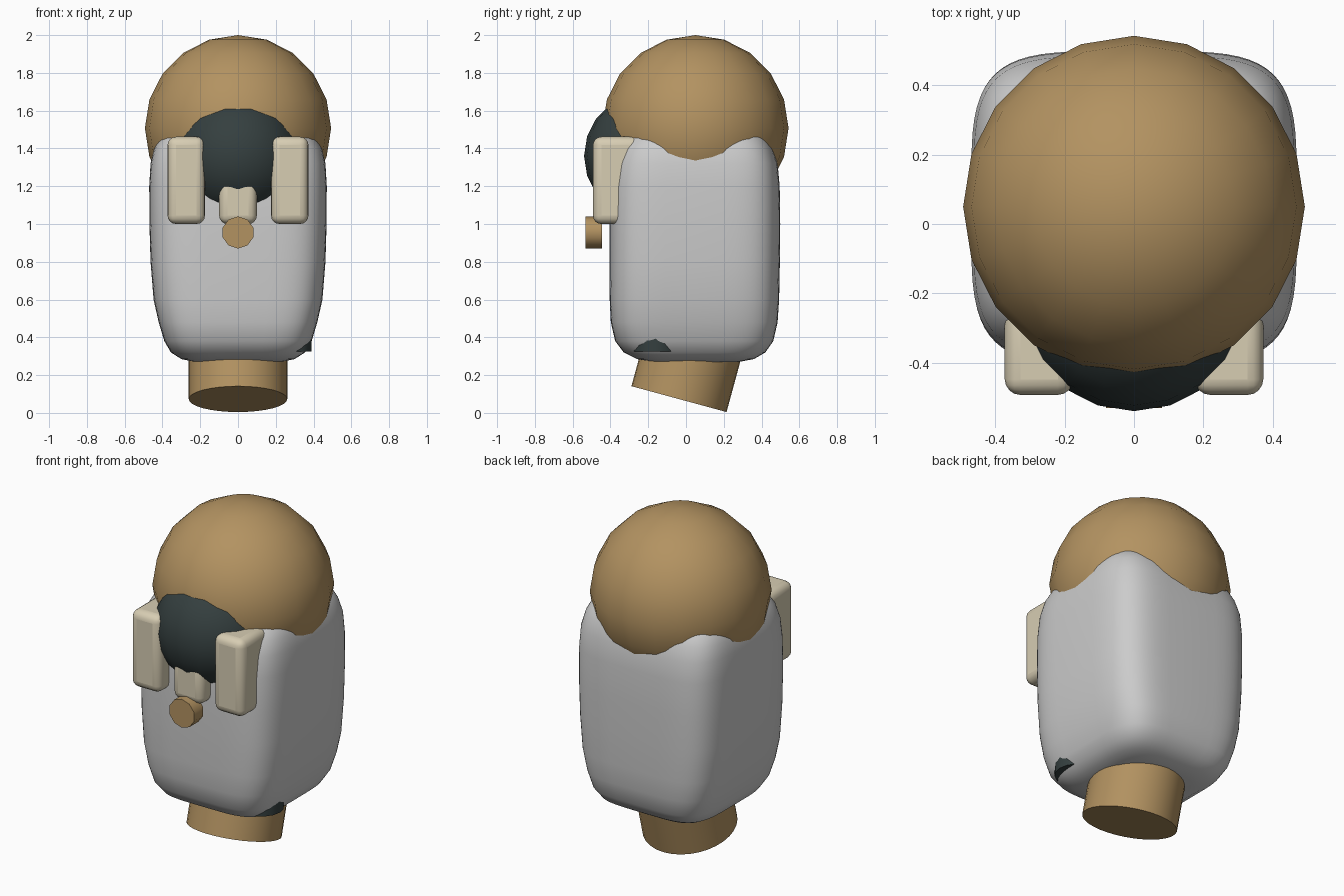
import bpy, bmesh, math
from math import cos, sin, pi, radians

if "Cube" in bpy.data.objects:
    bpy.data.objects.remove(bpy.data.objects["Cube"])


def material(name, rgb):
    m = bpy.data.materials.new(name)
    m.diffuse_color = (*rgb, 1)
    m.use_nodes = True
    m.node_tree.nodes["Principled BSDF"].inputs["Base Color"].default_value = m.diffuse_color
    return m


TAN = material("tan", (0.45, 0.29, 0.12))
DARK = material("dark", (0.035, 0.05, 0.05))
CREAM = material("cream", (0.68, 0.61, 0.45))


def finish(name, mat=None, angle=40):
    ob = bpy.context.object
    ob.name = name
    if mat:
        ob.data.materials.append(mat)
    bpy.ops.object.shade_smooth_by_angle(angle=radians(angle))
    return ob


def ball(name, loc, r, segs, mat):
    bpy.ops.mesh.primitive_uv_sphere_add(segments=segs, ring_count=segs // 2, radius=r, location=loc)
    return finish(name, mat)


def cylinder(name, loc, r, depth, sides, mat, rot=(0, 0, 0), angle=40):
    bpy.ops.mesh.primitive_cylinder_add(vertices=sides, radius=r, depth=depth, location=loc, rotation=rot)
    return finish(name, mat, angle)


def soft_box(name, lo, hi, bevel, mat):
    bpy.ops.mesh.primitive_cube_add(size=1, location=[(a + b) / 2 for a, b in zip(lo, hi)])
    ob = bpy.context.object
    ob.scale = [b - a for a, b in zip(lo, hi)]
    bpy.ops.object.transform_apply(location=False, rotation=False, scale=True)
    b = ob.modifiers.new("round", 'BEVEL')
    b.width, b.segments = bevel, 4
    return finish(name, mat, 60)


# Grey body: stacked rounded-square sections (z, half width, front y, back y)
SECTIONS = [(0.27, 0.23, -0.17, 0.28), (0.285, 0.30, -0.26, 0.36), (0.32, 0.355, -0.33, 0.42),
            (0.38, 0.39, -0.375, 0.462), (0.48, 0.42, -0.398, 0.485), (0.60, 0.447, -0.404, 0.493),
            (0.80, 0.463, -0.406, 0.497), (1.00, 0.469, -0.406, 0.499), (1.20, 0.470, -0.40, 0.496),
            (1.32, 0.463, -0.385, 0.485), (1.40, 0.445, -0.36, 0.46), (1.46, 0.415, -0.325, 0.43),
            (1.51, 0.36, -0.27, 0.37), (1.54, 0.25, -0.15, 0.25)]
N, POWER = 64, 2 / 4.4
bm = bmesh.new()
rings = []
for z, hx, y0, y1 in SECTIONS:
    ring = []
    for i in range(N):
        c, s = cos(2 * pi * i / N), sin(2 * pi * i / N)
        x = math.copysign(abs(c) ** POWER, c) * hx
        y = (y0 + y1) / 2 + math.copysign(abs(s) ** POWER, s) * (y1 - y0) / 2
        ring.append(bm.verts.new((x, y, z)))
    rings.append(ring)
for a, b in zip(rings, rings[1:]):
    for i in range(N):
        j = (i + 1) % N
        bm.faces.new((a[i], a[j], b[j], b[i]))
bm.faces.new(rings[0][::-1])
bm.faces.new(rings[-1])
mesh = bpy.data.meshes.new("body")
bm.to_mesh(mesh)
bm.free()
body = bpy.data.objects.new("body", mesh)
bpy.context.collection.objects.link(body)
bpy.context.view_layer.objects.active = body
body.select_set(True)
finish("body", angle=60)

# Large round top and the dark face bulging out of its front
ball("head", (0, 0.05, 1.507), 0.493, 20, TAN)
ball("face", (0, -0.2, 1.36), 0.34, 20, DARK)

# Cream pads either side of the face, and a small one below it
for name, s in (("left_pad", -1), ("right_pad", 1)):
    x0, x1 = sorted((s * 0.175, s * 0.373))
    soft_box(name, (x0, -0.493, 1.0), (x1, -0.22, 1.462), 0.045, CREAM)
soft_box("chin_pad", (-0.1, -0.487, 1.0), (0.1, -0.32, 1.24), 0.045, CREAM)

# Round toggle hanging in front of the chest
cylinder("toggle", (0, -0.488, 0.955), 0.085, 0.086, 10, TAN, (pi / 2, 0, 0))

# Tilted neck at the base
tilt, h = radians(15.2), 0.5
cylinder("base_stem", (0, -0.037 + sin(tilt) * h / 2, 0.073 + cos(tilt) * h / 2),
         0.261, h, 32, TAN, (-tilt, 0, 0))

# Dark peg poking through the lower right side
cylinder("side_peg", (0.265, -0.16, 0.425), 0.125, 0.2, 16, DARK)
